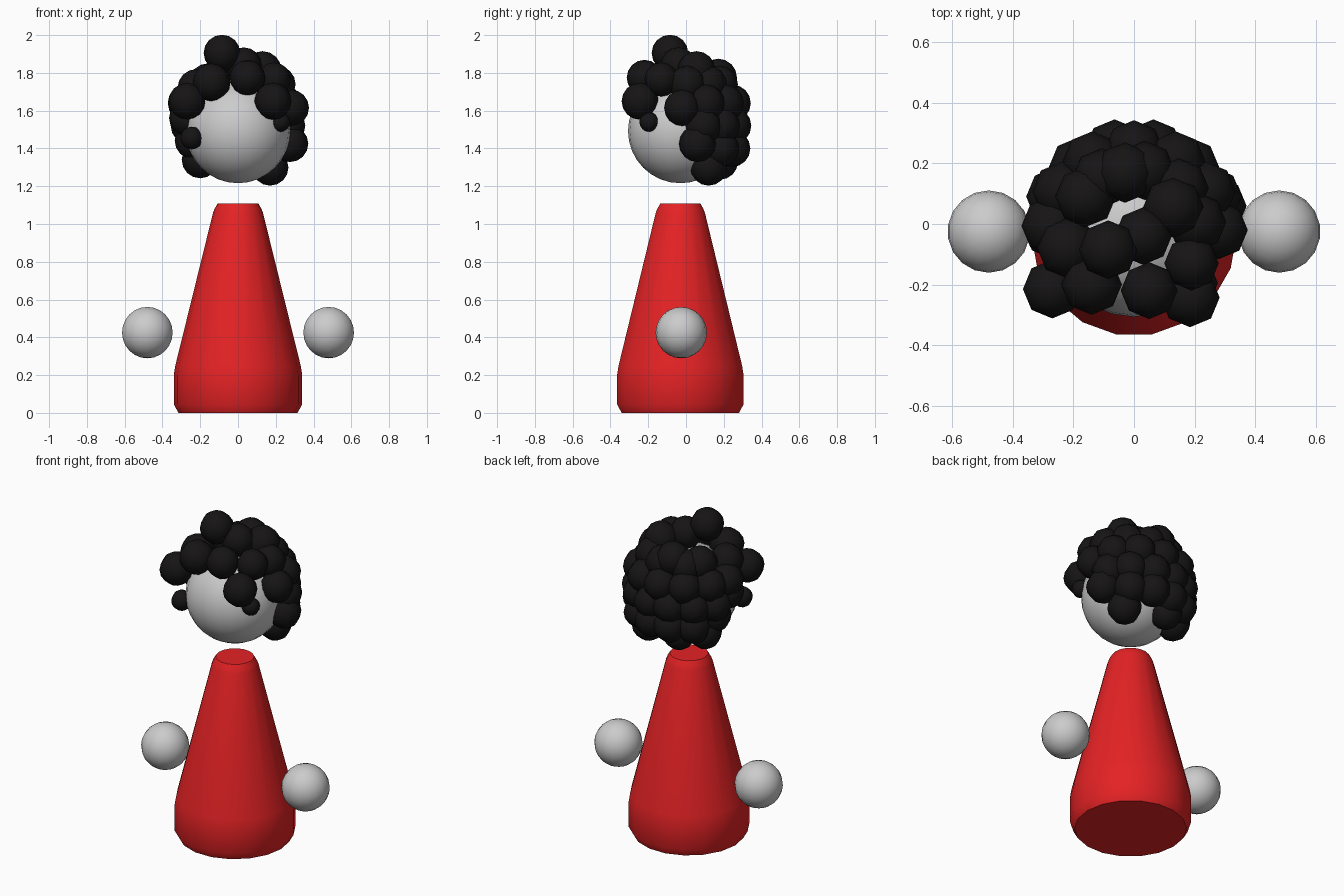
import bpy, bmesh
from math import sin, cos, pi, radians
from mathutils import Matrix

if "Cube" in bpy.data.objects:
    bpy.data.objects.remove(bpy.data.objects["Cube"])

CY = -0.03  # shared y centre of body, head and hands


def material(name, rgb):
    m = bpy.data.materials.new(name)
    m.diffuse_color = (*rgb, 1)
    m.use_nodes = True
    m.node_tree.nodes["Principled BSDF"].inputs["Base Color"].default_value = m.diffuse_color
    return m


def finish(name, bm, mat=None, sharp=40):
    me = bpy.data.meshes.new(name)
    bm.to_mesh(me)
    bm.free()
    ob = bpy.data.objects.new(name, me)
    bpy.context.collection.objects.link(ob)
    if mat:
        me.materials.append(mat)
    bpy.ops.object.select_all(action='DESELECT')
    ob.select_set(True)
    bpy.context.view_layer.objects.active = ob
    bpy.ops.object.shade_smooth_by_angle(angle=radians(sharp))
    return ob


def add_sphere(bm, centre, r, seg, rings):
    bmesh.ops.create_uvsphere(bm, u_segments=seg, v_segments=rings, radius=r,
                              matrix=Matrix.Translation(centre))


def sphere(name, centre, r, seg, rings):
    bm = bmesh.new()
    add_sphere(bm, centre, r, seg, rings)
    finish(name, bm)


red = material("red", (0.78, 0.016, 0.018))
black = material("black", (0.008, 0.007, 0.007))

# body: tapered robe turned from a profile, capped at both ends
profile = [(0.315, 0), (0.34, 0.045), (0.34, 0.2), (0.332, 0.25), (0.132, 1.06), (0.124, 1.08), (0.108, 1.108)]
N = 18
bm = bmesh.new()
loops = [[bm.verts.new((r * cos(2 * pi * i / N), CY + r * sin(2 * pi * i / N), z)) for i in range(N)]
         for r, z in profile]
for a, b in zip(loops, loops[1:]):
    for i in range(N):
        j = (i + 1) % N
        bm.faces.new((a[i], a[j], b[j], b[i]))
bm.faces.new(loops[0][::-1])
bm.faces.new(loops[-1])
finish("body", bm, red)

# head and floating hands
sphere("head", (0, CY, 1.493), 0.277, 24, 16)
for side, label in ((-1, "left"), (1, "right")):
    sphere(label + "_hand", (side * 0.48, CY + 0.005, 0.425), 0.136, 18, 12)

# hair: loose curls at the front and sides
curls = [
    (-0.085, -0.085, 1.905, 0.097), (-0.27, -0.215, 1.65, 0.097), (0.185, -0.243, 1.65, 0.098),
    (0.225, -0.195, 1.54, 0.052), (-0.245, -0.2, 1.455, 0.06), (0.05, -0.22, 1.775, 0.094),
    (-0.14, -0.2, 1.75, 0.1), (0.28, -0.02, 1.615, 0.096), (0.275, 0.06, 1.425, 0.097),
    (0.17, 0.12, 1.3, 0.097), (-0.2, 0.1, 1.34, 0.098), (-0.08, 0.18, 1.33, 0.095),
    (-0.27, -0.02, 1.56, 0.095), (0.19, -0.13, 1.765, 0.09), (0.13, 0.055, 1.815, 0.1),
    (-0.03, 0.17, 1.775, 0.1), (-0.16, 0.09, 1.75, 0.1), (0.03, -0.04, 1.84, 0.095),
    (-0.22, -0.08, 1.72, 0.1), (-0.24, 0.06, 1.44, 0.095),
]
# rows of curls wrapping the back of the head: height, distance, angles
rows = [(1.4, 0.28, (50, 77, 103, 130)),
        (1.52, 0.285, (25, 50, 77, 103, 130, 155)),
        (1.64, 0.275, (30, 60, 90, 120, 150, 175)),
        (1.74, 0.21, (10, 45, 80, 120))]
for z, d, angles in rows:
    for a in angles:
        curls.append((d * cos(radians(a)), CY + d * sin(radians(a)), z, 0.098))
bm = bmesh.new()
for x, y, z, r in curls:
    add_sphere(bm, (x, y, z), r, 8, 8)
finish("hair", bm, black, 60)
